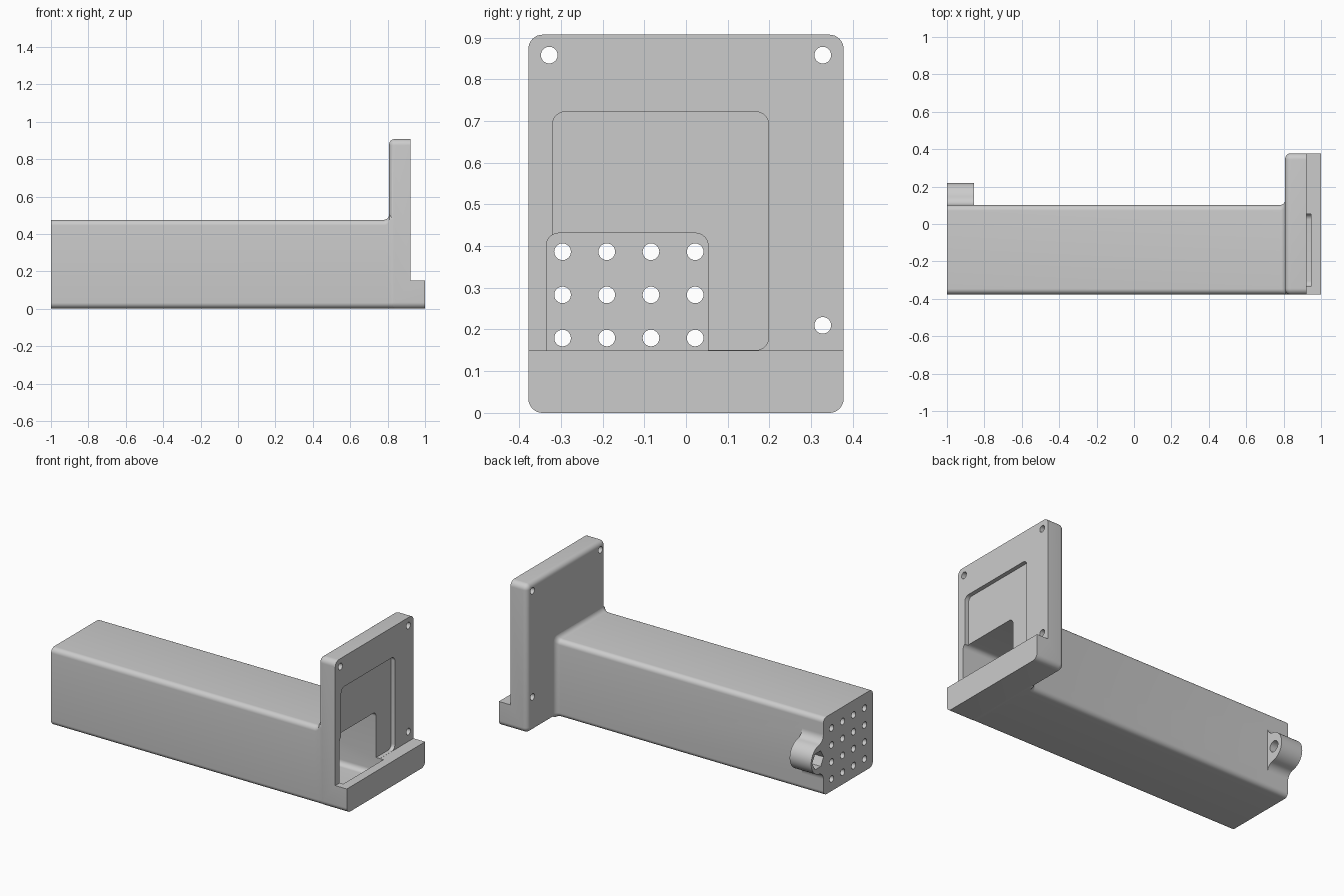
import bpy, bmesh
from math import sin, cos, pi, sqrt, atan2, radians

if "Cube" in bpy.data.objects:
    bpy.data.objects.remove(bpy.data.objects["Cube"])


def loft(name, rings):
    """Solid through a list of (x, [(y, z), ...]) cross-sections along x."""
    bm = bmesh.new()
    loops = [[bm.verts.new((x, y, z)) for y, z in pts] for x, pts in rings]
    n = len(loops[0])
    for a, b in zip(loops, loops[1:]):
        for i in range(n):
            j = (i + 1) % n
            bm.faces.new((a[i], a[j], b[j], b[i]))
    bm.faces.new(loops[0][::-1])
    bm.faces.new(loops[-1])
    bmesh.ops.recalc_face_normals(bm, faces=bm.faces)
    me = bpy.data.meshes.new(name)
    bm.to_mesh(me)
    bm.free()
    ob = bpy.data.objects.new(name, me)
    bpy.context.collection.objects.link(ob)
    return ob


def rrect(y0, y1, z0, z1, r, seg=8):
    """Rounded rectangle in the y-z plane."""
    pts = []
    for k, (cy, cz) in enumerate([(y1 - r, z1 - r), (y0 + r, z1 - r),
                                  (y0 + r, z0 + r), (y1 - r, z0 + r)]):
        for i in range(seg + 1):
            a = (k + i / seg) * pi / 2
            pts.append((cy + r * cos(a), cz + r * sin(a)))
    return pts


def circle(y, z, r, n=32):
    return [(y + r * cos(2 * pi * i / n), z + r * sin(2 * pi * i / n)) for i in range(n)]


def prism(name, x0, x1, pts):
    return loft(name, [(x0, pts), (x1, pts)])


def combine(target, tool, op):
    m = target.modifiers.new(op, 'BOOLEAN')
    m.operation, m.solver, m.object = op, 'EXACT', tool
    bpy.context.view_layer.objects.active = target
    bpy.ops.object.modifier_apply(modifier=m.name)
    bpy.data.objects.remove(tool)


# Flange with rounded back rim, full length including the front lip
f, steps = 0.03, 6
rings = []
for i in range(steps + 1):
    a = i / steps * pi / 2
    d = f * (1 - sin(a)) * 0.97
    rings.append((0.808 + f * (1 - cos(a)),
                  rrect(-0.378 + d, 0.378 - d, d, 0.907 - d, 0.034 - d)))
rings.append((1.0, rrect(-0.378, 0.378, 0, 0.907, 0.034)))
housing = loft("duct_housing", rings)
combine(housing, prism("lip_cutter", 0.922, 1.1,
                       [(-0.5, 0.15), (0.5, 0.15), (0.5, 1.1), (-0.5, 1.1)]), 'DIFFERENCE')

# Duct body, flaring on the top and +y sides where it meets the flange
rings = [(-1.0, rrect(-0.376, 0.101, 0.002, 0.475, 0.03))]
for i in range(steps + 1):
    a = i / steps * pi / 2
    d = f * (1 - cos(a))
    rings.append((0.779 + f * sin(a), rrect(-0.376, 0.101 + d, 0.002, 0.475 + d, 0.03)))
rings.append((0.86, rings[-1][1]))
combine(housing, loft("duct_body", rings), 'UNION')

# Screw boss on the +y side, blended into the wall with concave fillets
cy, cz, r, g, wall = 0.13, 0.24, 0.09, 0.05, 0.101
fy = wall + g
fz = sqrt((r + g) ** 2 - (fy - cy) ** 2)
t = atan2(fz, fy - cy)
upper = [(fy + g * cos(pi + i / 8 * t), fz + g * sin(pi + i / 8 * t)) for i in range(9)]
outer = [(cy + r * cos(t * (1 - i / 12)), r * sin(t * (1 - i / 12))) for i in range(1, 13)]
half = upper + outer
pts = [(0.075, fz)] + half + [(y, -z) for y, z in half[-2::-1]] + [(0.075, -fz)]
combine(housing, prism("screw_boss", -1.0, -0.855, [(y, z + cz) for y, z in pts]), 'UNION')

# Hollow duct and shallow pocket in the flange face
combine(housing, prism("duct_cavity", -0.955, 0.946,
                       rrect(-0.335, 0.053, 0.045, 0.431, 0.03)), 'DIFFERENCE')
combine(housing, prism("face_pocket", 0.897, 0.96,
                       rrect(-0.32, 0.198, 0.1505, 0.722, 0.03)), 'DIFFERENCE')

# Flange screw holes
for y, z in [(-0.328, 0.858), (0.328, 0.858), (0.328, 0.21)]:
    combine(housing, prism("flange_hole", 0.7, 1.1, circle(y, z, 0.02)), 'DIFFERENCE')

# Vent holes in the closed end
for i in range(4):
    for j in range(4):
        combine(housing, prism("vent_hole", -1.1, -0.9,
                               circle(-0.296 + 0.106 * i, 0.076 + 0.1035 * j, 0.02, 24)), 'DIFFERENCE')

# Boss through hole and hexagonal nut pocket
combine(housing, prism("boss_hole", -1.1, -0.8, circle(0.155, cz, 0.033)), 'DIFFERENCE')
combine(housing, prism("nut_pocket", -1.1, -0.94, circle(0.155, cz, 0.055, 6)), 'DIFFERENCE')

bpy.ops.object.select_all(action='DESELECT')
housing.select_set(True)
bpy.context.view_layer.objects.active = housing
bpy.ops.object.shade_smooth_by_angle(angle=radians(30))
